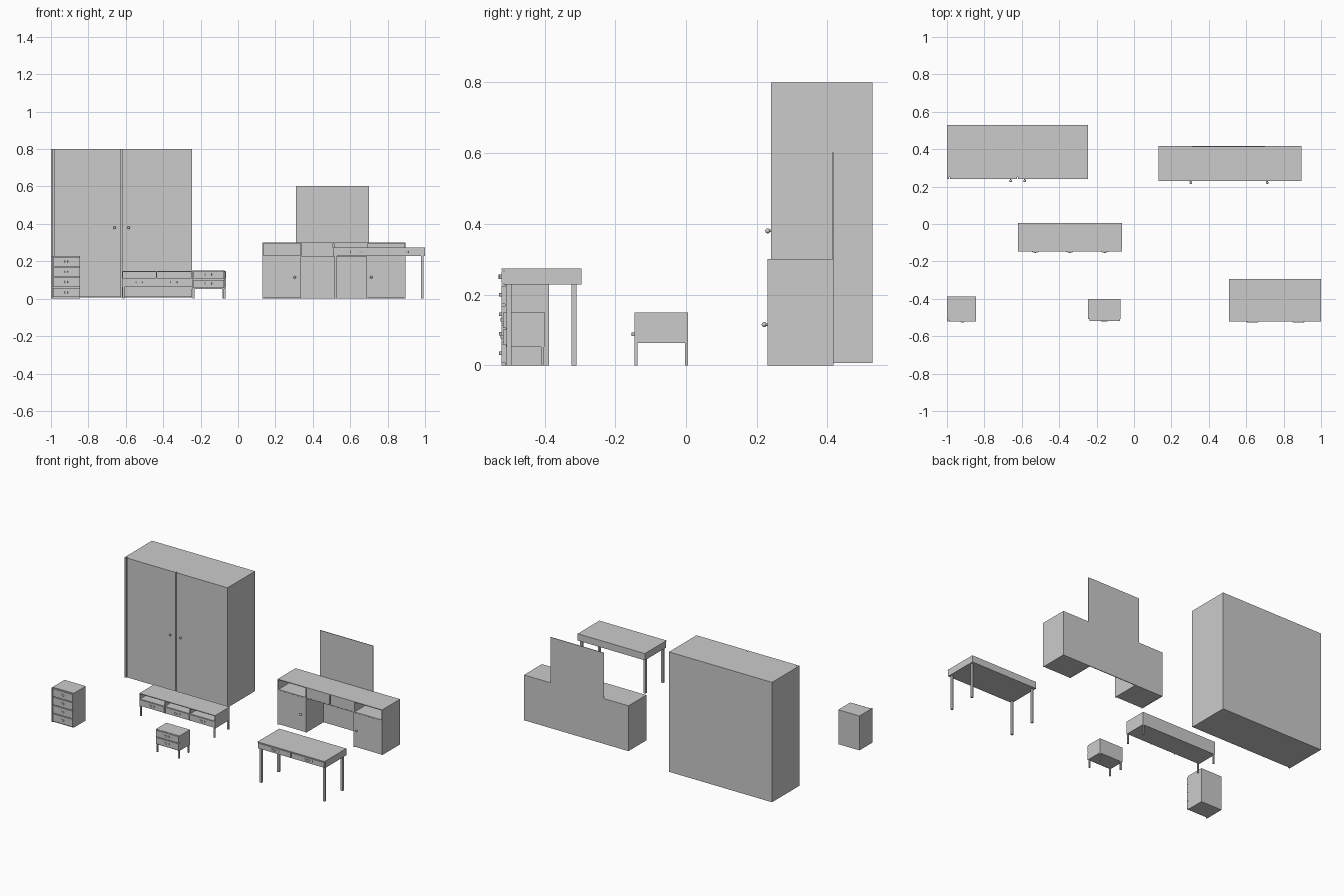
import bpy, bmesh, math

if "Cube" in bpy.data.objects:
    bpy.data.objects.remove(bpy.data.objects["Cube"])

def box(name, x0, x1, y0, y1, z0, z1):
    bm = bmesh.new()
    bmesh.ops.create_cube(bm, size=1)
    for v in bm.verts:
        v.co = ((x0 + x1) / 2 + v.co.x * (x1 - x0),
                (y0 + y1) / 2 + v.co.y * (y1 - y0),
                (z0 + z1) / 2 + v.co.z * (z1 - z0))
    me = bpy.data.meshes.new(name)
    bm.to_mesh(me)
    bm.free()
    ob = bpy.data.objects.new(name, me)
    bpy.context.collection.objects.link(ob)
    return ob

def knob(name, x, y, z, r=0.007):
    # round head on a short stem, y is the door face
    bpy.ops.mesh.primitive_uv_sphere_add(segments=16, ring_count=10, radius=r,
                                         location=(x, y - r - 0.002, z))
    bpy.context.object.name = name
    bpy.ops.object.shade_smooth()
    bpy.ops.mesh.primitive_cylinder_add(vertices=12, radius=r * 0.5, depth=0.006,
                                        location=(x, y - 0.002, z),
                                        rotation=(math.pi / 2, 0, 0))
    bpy.context.object.name = name + "_stem"

def bow_handle(name, x, y, z, w=0.036, h=0.010, d=0.008):
    # curved pull: extruded half ring
    bm = bmesh.new()
    n, t = 10, 0.003
    rings = []
    for i in range(n + 1):
        a = math.pi * i / n
        c, s = math.cos(a), math.sin(a)
        o = (x + c * w / 2, y - s * d)
        k = (x + c * (w / 2 - t), y - s * (d - t))
        rings.append([bm.verts.new((p[0], p[1], z + e * h / 2))
                      for p, e in ((o, -1), (o, 1), (k, 1), (k, -1))])
    for a, b in zip(rings, rings[1:]):
        for j in range(4):
            bm.faces.new((a[j], a[(j + 1) % 4], b[(j + 1) % 4], b[j]))
    bmesh.ops.recalc_face_normals(bm, faces=bm.faces)
    me = bpy.data.meshes.new(name)
    bm.to_mesh(me)
    bm.free()
    bpy.context.collection.objects.link(bpy.data.objects.new(name, me))

def legs(name, xs, ys, w, top):
    for x in xs:
        for y in ys:
            box(name, x, x + w, y, y + w, 0, top)

# wardrobe
box("wardrobe_body", -1, -0.245, 0.252, 0.528, 0.006, 0.8)
box("wardrobe_left_edge", -1, -0.988, 0.24, 0.252, 0.006, 0.8)
box("wardrobe_left_door", -0.983, -0.625, 0.24, 0.252, 0.01, 0.8)
box("wardrobe_right_door", -0.619, -0.245, 0.24, 0.252, 0.01, 0.8)
for x in (-0.66, -0.585):
    knob("wardrobe_knob", x, 0.24, 0.38)

# vanity: panels, two cabinets, open end niches, drawers in the middle
vx0, vx1, vy0, vy1, t = 0.13, 0.895, 0.23, 0.417, 0.005
box("vanity_top", vx0, vx1, vy0, vy1, 0.3 - t, 0.3)
box("vanity_back", vx0, vx1, vy1 - t, vy1, 0, 0.3 - t)
box("vanity_shelf", vx0, vx1, vy0 + 0.001, vy1 - t, 0.227, 0.232)
for x in (vx0, 0.333, 0.687, vx1 - t):
    box("vanity_upright", x, x + t, vy0, vy1 - t, 0, 0.3 - t)
for a, b in ((0.339, 0.508), (0.514, 0.686)):
    box("vanity_drawer", a, b, vy0 + 0.002, vy1 - t, 0.23, 0.3 - t)
for a, b, k in ((vx0, 0.338, 0.303), (0.687, vx1, 0.712)):
    box("vanity_cabinet", a + 0.001, b - 0.001, vy0 + 0.01, vy1 - t, 0.001, 0.229)
    box("vanity_door", a + 0.004, b - 0.004, vy0, vy0 + 0.01, 0.003, 0.227)
    knob("vanity_knob", k, vy0, 0.115)
box("vanity_mirror", 0.31, 0.70, vy1 - 0.004, vy1, 0.3, 0.602)

# media bench: open shelf over three drawers
bx0, bx1, by0, by1 = -0.62, -0.065, -0.146, 0.006
box("bench_top", bx0, bx1, by0, by1, 0.144, 0.149)
box("bench_back", bx0, bx1, by1 - t, by1, 0.063, 0.144)
box("bench_drawer_case", bx0, bx1, by0 + 0.008, by1 - t, 0.063, 0.112)
col = (bx1 - bx0) / 3
for i in range(4):
    x = min(max(bx0 + i * col - t / 2, bx0), bx1 - t)
    box("bench_upright", x, x + t, by0, by1 - t, 0.063, 0.144)
for i in range(3):
    a = bx0 + i * col
    box("bench_drawer_front", a + 0.006, a + col - 0.006, by0, by0 + 0.008, 0.067, 0.107)
    bow_handle("bench_handle", a + col / 2, by0, 0.088)
box("bench_shelf_edge", bx0, bx1, by0, by0 + 0.008, 0.109, 0.112)
legs("bench_leg", (bx0 + 0.003, bx1 - 0.012), (by0, by1 - 0.009), 0.009, 0.064)

# four-drawer chest
box("chest_body", -1, -0.845, -0.512, -0.387, 0, 0.228)
box("chest_left_edge", -1, -0.993, -0.522, -0.512, 0, 0.228)
for i in range(4):
    z = 0.008 + i * 0.055
    box("chest_drawer_front", -0.989, -0.846, -0.522, -0.512, z, z + 0.050)
    bow_handle("chest_handle", -0.918, -0.522, z + 0.026, 0.018, 0.010, 0.007)

# nightstand
box("nightstand_body", -0.245, -0.072, -0.509, -0.40, 0.052, 0.151)
for z in (0.058, 0.106):
    box("nightstand_drawer_front", -0.238, -0.074, -0.518, -0.509, z, z + 0.043)
    bow_handle("nightstand_handle", -0.158, -0.518, z + 0.023, 0.036, 0.010, 0.007)
legs("nightstand_leg", (-0.242, -0.083), (-0.508, -0.410), 0.009, 0.053)

# writing desk
box("desk_body", 0.508, 1, -0.515, -0.295, 0.228, 0.268)
box("desk_top", 0.508, 1, -0.522, -0.295, 0.268, 0.273)
for a in (0.512, 0.757):
    box("desk_drawer_front", a, a + 0.239, -0.522, -0.515, 0.231, 0.265)
    bow_handle("desk_handle", a + 0.122, -0.522, 0.250, 0.064, 0.012, 0.008)
legs("desk_leg", (0.514, 0.978), (-0.508, -0.324), 0.014, 0.229)
